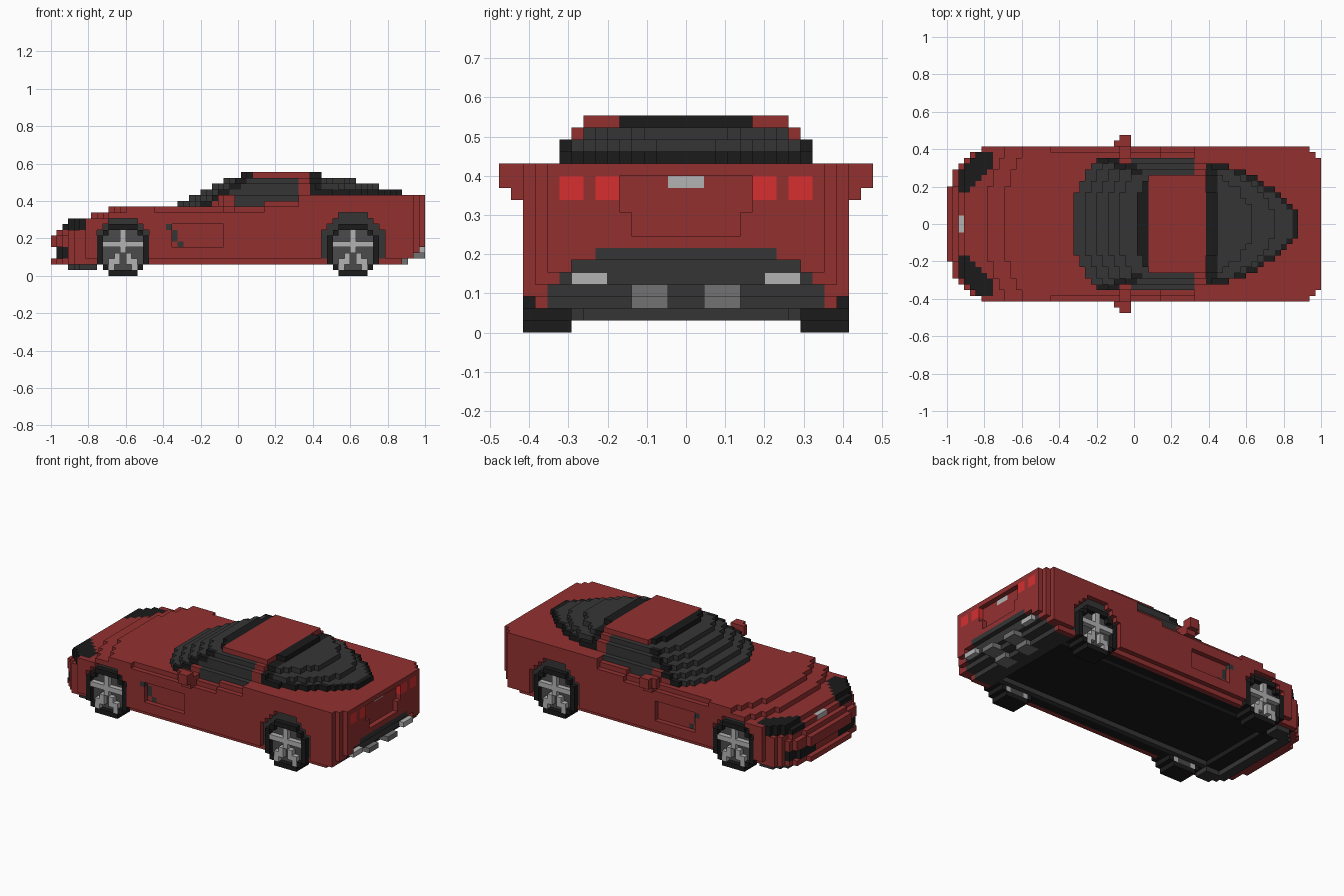
import bpy, bmesh
from mathutils import Vector

if "Cube" in bpy.data.objects:
    bpy.data.objects.remove(bpy.data.objects["Cube"])

V = 2 / 65            # cell size: the car is 65 cells long
grid = {}             # (i, j, k) -> part name; j is mirrored about the centre


def put(part, i, j, k):
    for s in (j, -j):
        if part is None:
            grid.pop((i, s, k), None)
        else:
            grid[(i, s, k)] = part


def box(part, i0, i1, j0, j1, k0, k1):
    for i in range(i0, i1 + 1):
        for j in range(j0, j1 + 1):
            for k in range(k0, k1 + 1):
                put(part, i, j, k)


# Body shell: plan outline and height steps
def half_width(i):
    nose = (6, 9, 10, 11, 12, 12)
    if i < 6:
        return nose[i]
    return {63: 12, 64: 11}.get(i, 13)


def top(i, j):
    n = i - int((j / 11) ** 2 * 2.6)      # bonnet steps bow forward
    for limit, h in ((1, 7), (2, 8), (3, 9), (7, 10), (10, 11)):
        if n < limit:
            return h
    return 12 if i < 37 else 13 if i < 43 else 14


for i in range(65):
    for j in range(half_width(i) + 1):
        h = top(i, j)
        for k in range(2, h):
            if k == 2 and (j > 12 or i > 60):
                continue
            if (k == 3 and i > 62) or (k == 4 and i > 63):
                continue
            if j == 13 and k == h - 1 and 17 < i < 43:
                continue
            put("body", i, j, k)

# Underbody: raised floor inside a low rim, and front splitter
box("underbody", 4, 56, 0, 11, 2, 2)
box(None, 8, 56, 0, 8, 2, 2)
box("underbody", 8, 56, 0, 8, 3, 3)
box("floor_rim", 8, 56, 9, 9, 2, 2)
box("front_splitter", 3, 3, 0, 9, 1, 1)
box("front_splitter", 4, 4, 0, 10, 1, 1)
box("front_splitter", 5, 7, 9, 11, 1, 1)

# Front intakes, recessed under the nose
box(None, 0, 0, 0, 9, 3, 4)
box("front_intake", 1, 2, 4, 10, 3, 4)
box(None, 1, 1, 9, 10, 3, 4)

# Headlamps swept along the front corners
for i in range(2, 8):
    for j in range(max(6, i + 3), min(12, i + 7, half_width(i)) + 1):
        for k in (8, 9):
            if k == 8 or i > 2:
                put("headlamps", i, j, k)
box("front_badge_plate", 2, 2, 0, 1, top(2, 0) - 1, top(2, 0) - 1)

# Cabin: stepped layers with curved windscreen
screen_start = (22, 24, 26, 28, 30, 33)
cabin_half = (11, 11, 10, 10, 9, 8)
for n in range(6):
    k, w = 12 + n, cabin_half[n]
    for j in range(w + 1):
        start = screen_start[n] + int((j / 11) ** 2 * 4)
        for i in range(start, 45):
            part = "windscreen" if i < 32 else "side_windows"
            if i >= 43:
                part = "body"
            if n == 5:
                part = "roof" if i >= 35 else "window_frame"
            elif j == w and i < start + 2:
                part = "window_frame"
            put(part, i, j, k)
for k, i0 in ((12, 28), (13, 30)):
    box("body", i0, 31, 11, 11, k, k)

# Rear window: rounded tapering layers behind the roof
for k, end, w in ((14, 61, 10.4), (15, 57, 10), (16, 53, 8.7), (17, 47, 5.9)):
    for i in range(45, end):
        half = int(w * (1 - ((i - 45) / (end - 44)) ** 2))
        for j in range(half + 1):
            rim = i < 47 or (k == 14 and (j == half or i == end - 1))
            put("window_frame" if rim else "rear_window", i, j, k)

# Door mirrors
box("door_mirrors", 29, 31, 14, 14, 12, 13)
box("door_mirrors", 30, 31, 15, 15, 12, 13)
box("door_mirrors", 30, 31, 13, 14, 11, 11)
box("door_mirrors", 30, 31, 12, 13, 12, 12)

# Side vents cut into the doors
box(None, 21, 29, 13, 13, 5, 8)
for i, k in ((20, 8), (21, 7), (21, 6), (22, 5)):
    put("side_vents", i, 13 if i == 20 else 12, k)

# Wheels, arches and five-spoke rims
spokes = {(0, 0), (0, 1), (0, 2), (0, 3), (1, 1), (2, 1), (3, 1),
          (1, -1), (1, -2), (2, -2), (2, -3)}


def wheel(label, ci, arch_r):
    for a in range(-6, 7):
        for b in range(-3, 7):
            if a * a + b * b <= arch_r * arch_r:
                put(None, ci + a, 13, 5 + b)
                put("wheel_arches", ci + a, 12, 5 + b)
    for a in range(-4, 5):
        for b in range(-4, 5):
            d = a * a + b * b
            if d > 20:
                continue
            for j in range(10, 14):
                put(label + "_tyres", ci + a, j, 4 + b)
            if d <= 13:
                spoke = (abs(a), b) in spokes
                for j in (10, 11, 12):
                    put(label + ("_spokes" if spoke else "_rims"),
                        ci + a, j, 4 + b)
                put(label + "_spokes" if spoke else None, ci + a, 13, 4 + b)


wheel("front", 12, 4.5)
wheel("rear", 52, 5.5)

# Rear end: sloped diffuser, exhausts, lamps and plate
for k, j1, i1 in ((6, 7, 64), (5, 9, 63), (4, 10, 63), (3, 11, 62), (2, 11, 60)):
    box(None, i1 + 1, 64, 0, j1, k, k)
    box("diffuser", 57, i1, 0, j1, k, k)
box("exhausts", 59, 64, 2, 4, 3, 3)
box("exhausts", 59, 61, 2, 4, 2, 2)
box("reverse_lamps", 64, 64, 7, 9, 4, 4)
box(None, 64, 64, 0, 4, 8, 9)
box(None, 64, 64, 0, 5, 10, 12)
for j0 in (6, 9):
    box("tail_lamps", 64, 64, j0, j0 + 1, 11, 12)
box("rear_plate", 63, 63, 0, 1, 12, 12)

# Materials
RED, BLACK, DARK = (0.295, 0.03, 0.03), (0.011,) * 3, (0.036,) * 3
MID, LIGHT, LAMP = (0.17,) * 3, (0.45,) * 3, (0.68, 0.028, 0.03)
colours = {"body": RED, "roof": RED, "door_mirrors": RED, "underbody": BLACK,
           "headlamps": BLACK, "front_intake": BLACK, "window_frame": BLACK,
           "front_tyres": BLACK, "rear_tyres": BLACK, "exhausts": MID,
           "front_spokes": LIGHT, "rear_spokes": LIGHT, "reverse_lamps": LIGHT,
           "front_rims": (0.07,) * 3, "rear_rims": (0.07,) * 3,
           "rear_plate": LIGHT, "front_badge_plate": LIGHT, "tail_lamps": LAMP}
mats = {}


def material(rgb):
    if rgb not in mats:
        mats[rgb] = bpy.data.materials.new("paint")
        mats[rgb].diffuse_color = (*rgb, 1)
    return mats[rgb]


# Turn each part's cells into a mesh of its exposed faces
for part in sorted(set(grid.values())):
    bm = bmesh.new()
    for cell in [c for c, p in grid.items() if p == part]:
        mid = Vector((cell[0] - 32, cell[1], cell[2] + 0.5))
        for axis in range(3):
            for s in (-1, 1):
                near = list(cell)
                near[axis] += s
                if tuple(near) in grid:
                    continue
                corners = []
                for u, w in ((-1, -1), (1, -1), (1, 1), (-1, 1)):
                    d = Vector((0, 0, 0))
                    d[axis], d[(axis + 1) % 3], d[(axis + 2) % 3] = s, u, w
                    corners.append(bm.verts.new((mid + d / 2) * V))
                bm.faces.new(corners[::s])
    if not bm.faces:
        bm.free()
        continue
    bmesh.ops.remove_doubles(bm, verts=bm.verts, dist=V / 100)
    mesh = bpy.data.meshes.new(part)
    bm.to_mesh(mesh)
    bm.free()
    mesh.materials.append(material(colours.get(part, DARK)))
    bpy.context.collection.objects.link(bpy.data.objects.new(part, mesh))

for m in bpy.data.materials:
    if m.users and not m.is_grease_pencil:
        m.use_nodes = True
        m.node_tree.nodes["Principled BSDF"].inputs["Base Color"].default_value = m.diffuse_color
